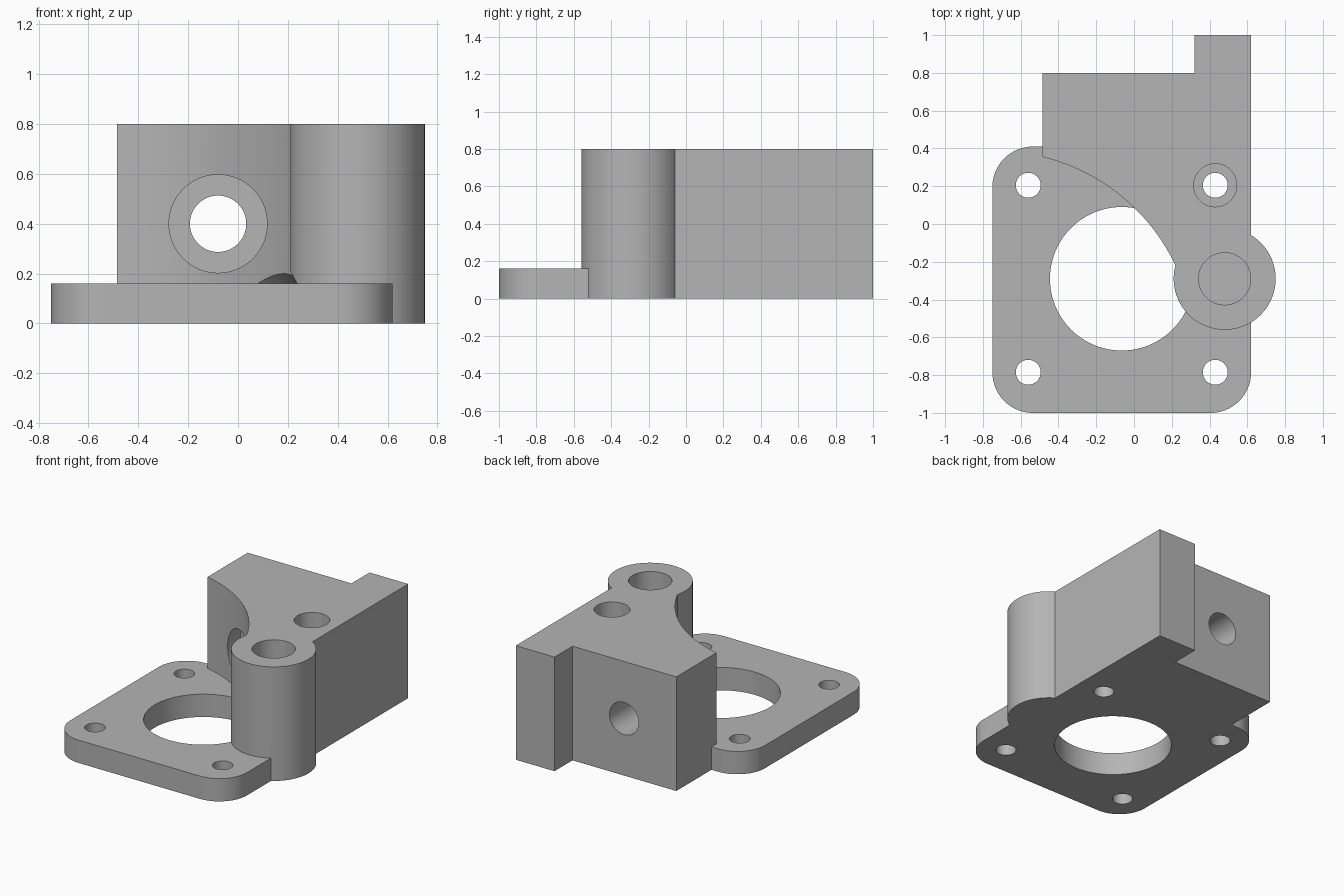
import bpy, bmesh
from math import cos, sin, pi, atan2, hypot, radians
from mathutils import Matrix, Vector

cube = bpy.data.objects.get("Cube")
if cube:
    bpy.data.objects.remove(cube, do_unlink=True)

grey = bpy.data.materials.new("machined grey")
grey.use_nodes = True
colour = (0.46, 0.46, 0.46, 1)
grey.diffuse_color = colour
grey.node_tree.nodes["Principled BSDF"].inputs["Base Color"].default_value = colour

TOP, PLATE = 0.80, 0.16


def finish(name, bm):
    bmesh.ops.recalc_face_normals(bm, faces=bm.faces)
    mesh = bpy.data.meshes.new(name)
    bm.to_mesh(mesh)
    bm.free()
    mesh.materials.append(grey)
    obj = bpy.data.objects.new(name, mesh)
    bpy.context.collection.objects.link(obj)
    return obj


def arc(cx, cy, r, a0, a1, n):
    return [(cx + r * cos(a0 + (a1 - a0) * i / n),
             cy + r * sin(a0 + (a1 - a0) * i / n)) for i in range(n + 1)]


def prism(name, outline, z0, z1):
    bm = bmesh.new()
    face = bm.faces.new([bm.verts.new((x, y, z0)) for x, y in outline])
    ext = bmesh.ops.extrude_face_region(bm, geom=[face])
    verts = [v for v in ext["geom"] if isinstance(v, bmesh.types.BMVert)]
    bmesh.ops.translate(bm, verts=verts, vec=(0, 0, z1 - z0))
    return finish(name, bm)


def rod(name, start, end, r1, r2=None, n=64):
    a, b = Vector(start), Vector(end)
    turn = (b - a).to_track_quat("Z", "Y").to_matrix().to_4x4()
    bm = bmesh.new()
    bmesh.ops.create_cone(bm, cap_ends=True, segments=n, radius1=r1,
                          radius2=r1 if r2 is None else r2, depth=(b - a).length,
                          matrix=Matrix.Translation((a + b) / 2) @ turn)
    return finish(name, bm)


def combine(body, tool, operation):
    mod = body.modifiers.new(operation, "BOOLEAN")
    mod.operation, mod.solver, mod.object = operation, "EXACT", tool
    bpy.context.view_layer.update()
    graph = bpy.context.evaluated_depsgraph_get()
    mesh = bpy.data.meshes.new_from_object(body.evaluated_get(graph))
    body.modifiers.clear()
    body.data = mesh
    bpy.data.objects.remove(tool, do_unlink=True)


# Rounded flange plate
left, right, front, back, fillet = -0.75, 0.62, -1.0, 0.41, 0.215
corners = [(right - fillet, back - fillet), (left + fillet, back - fillet),
           (left + fillet, front + fillet), (right - fillet, front + fillet)]
outline = []
for i, (cx, cy) in enumerate(corners):
    outline += arc(cx, cy, fillet, i * pi / 2, (i + 1) * pi / 2, 16)
body = prism("bracket_body", outline, 0, PLATE)

# Upright block with a curved front wall and a rear tab
cx, cy = -0.735, -0.671
curve = arc(cx, cy, hypot(-0.485 - cx, 0.355 - cy),
            atan2(0.355 - cy, -0.485 - cx), atan2(-0.228 - cy, 0.222 - cx), 32)
block = prism("block", curve + [(0.48, -0.29), (right, -0.29), (right, 1.0),
                                (0.32, 1.0), (0.32, 0.8), (-0.485, 0.8)], 0, TOP)
combine(body, block, "UNION")

# Round post
post = (0.48, -0.29)
combine(body, rod("post", (*post, 0), (*post, TOP), 0.27, n=96), "UNION")

# Large flange opening with a conical relief under the overhang
hub = (-0.065, -0.29)
combine(body, rod("opening", (*hub, -0.1), (*hub, 0.105), 0.38, n=96), "DIFFERENCE")
combine(body, rod("relief", (*hub, 0.105), (*hub, 0.485), 0.38, 0, n=96), "DIFFERENCE")
bm_top = rod("plate_opening", (*hub, 0.05), (*hub, PLATE), 0.38, n=96)

# The opening continues to the plate top only where the block does not cover it
for part in (prism("block_mask", curve + [(0.48, -0.29), (right, -0.29), (right, 0.8),
                                          (-0.485, 0.8)], 0, 1),
             rod("post_mask", (*post, 0), (*post, 1), 0.27, n=96)):
    combine(bm_top, part, "DIFFERENCE")
combine(body, bm_top, "DIFFERENCE")

# Four bolt holes, one counterbored through the block
for x in (-0.56, 0.43):
    for y in (-0.785, 0.205):
        combine(body, rod("bolt_hole", (x, y, -0.1), (x, y, 1), 0.066, n=40), "DIFFERENCE")
combine(body, rod("bolt_recess", (0.43, 0.205, PLATE), (0.43, 0.205, 1), 0.114), "DIFFERENCE")

# Blind bore in the post
combine(body, rod("post_bore", (*post, 0.2), (*post, 1), 0.138), "DIFFERENCE")

# Cross bore with a front counterbore
combine(body, rod("cross_bore", (-0.08, -0.3, 0.4), (-0.08, 1.2, 0.4), 0.113), "DIFFERENCE")
combine(body, rod("cross_recess", (-0.08, -0.3, 0.4), (-0.08, 0.42, 0.4), 0.197), "DIFFERENCE")

bpy.ops.object.select_all(action="DESELECT")
body.select_set(True)
bpy.context.view_layer.objects.active = body
bpy.ops.object.shade_smooth_by_angle(angle=radians(30))
